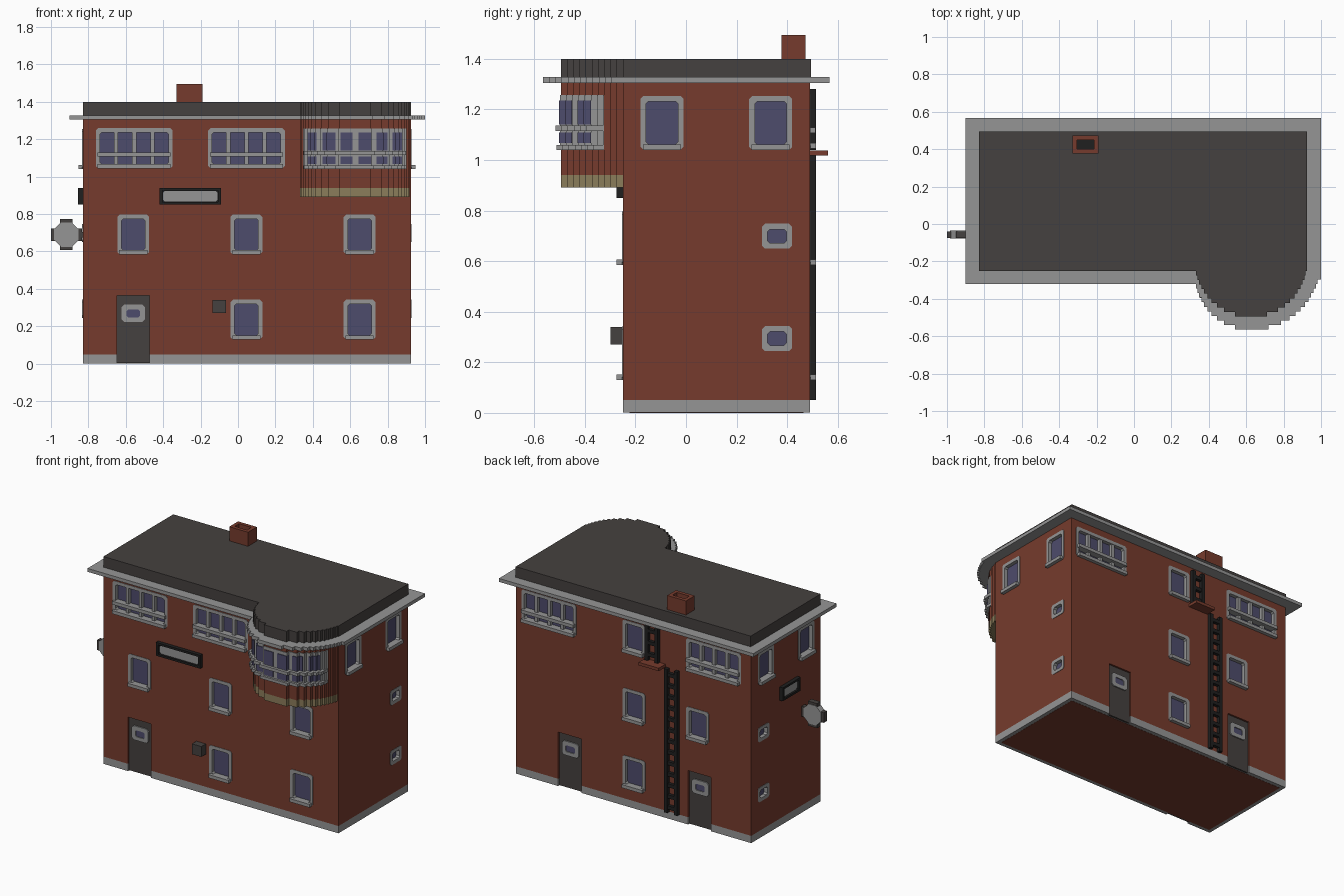
import bpy, bmesh, math
from mathutils import Vector

if "Cube" in bpy.data.objects:
    bpy.data.objects.remove(bpy.data.objects["Cube"], do_unlink=True)


def material(name, rgb):
    m = bpy.data.materials.new(name)
    m.use_nodes = True
    m.diffuse_color = (*rgb, 1)
    bsdf = m.node_tree.nodes["Principled BSDF"]
    bsdf.inputs["Base Color"].default_value = (*rgb, 1)
    bsdf.inputs["Roughness"].default_value = 0.9
    return m


BRICK = material("brick red", (0.180, 0.044, 0.026))
GREY = material("stone grey", (0.300, 0.300, 0.300))
DARK = material("charcoal", (0.060, 0.053, 0.050))
GLASS = material("glass blue", (0.076, 0.072, 0.150))
SAND = material("sand", (0.260, 0.205, 0.105))
BLACK = material("black iron", (0.014, 0.014, 0.014))

X0, X1, Y0, Y1 = -0.83, 0.925, -0.25, 0.49

# Maps (along wall, height, outward distance) to world space for each wall
WALL = {
    "front": lambda u, z, d: Vector((u, Y0 - d, z)),
    "back": lambda u, z, d: Vector((u, Y1 + d, z)),
    "left_side": lambda u, z, d: Vector((X1 + d, u, z)),
    "right_side": lambda u, z, d: Vector((X0 - d, u, z)),
}


def flat(x, y, z):
    return Vector((x, y, z))


def finish(name, mat, bm):
    bmesh.ops.recalc_face_normals(bm, faces=bm.faces)
    me = bpy.data.meshes.new(name)
    bm.to_mesh(me)
    bm.free()
    me.materials.append(mat)
    ob = bpy.data.objects.new(name, me)
    bpy.context.scene.collection.objects.link(ob)
    return ob


def add_prism(bm, pts, lo, hi, fn):
    a = [bm.verts.new(fn(*p, lo)) for p in pts]
    b = [bm.verts.new(fn(*p, hi)) for p in pts]
    bm.faces.new(a)
    bm.faces.new(b)
    for i in range(len(pts)):
        j = (i + 1) % len(pts)
        bm.faces.new((a[i], a[j], b[j], b[i]))


def prism(name, mat, pts, lo, hi, fn=flat):
    bm = bmesh.new()
    add_prism(bm, pts, lo, hi, fn)
    return finish(name, mat, bm)


def rect(u0, u1, z0, z1):
    return [(u0, z0), (u1, z0), (u1, z1), (u0, z1)]


def octagon(u0, u1, z0, z1, c):
    return [(u0 + c, z0), (u1 - c, z0), (u1, z0 + c), (u1, z1 - c),
            (u1 - c, z1), (u0 + c, z1), (u0, z1 - c), (u0, z0 + c)]


def ring(name, mat, outer, inner, lo, hi, fn):
    bm = bmesh.new()
    n = len(outer)
    loops = [[bm.verts.new(fn(*p, d)) for p in pts]
             for pts, d in ((outer, lo), (outer, hi), (inner, hi), (inner, lo))]
    for k in range(4):
        a, b = loops[k], loops[(k + 1) % 4]
        for i in range(n):
            j = (i + 1) % n
            bm.faces.new((a[i], a[j], b[j], b[i]))
    return finish(name, mat, bm)


cutter_bm = bmesh.new()


def window(side, u, z0, w, h, sill=True, panes=1):
    """Recessed glass in a chamfered frame; several panes add mullions and a rail."""
    fn, a, b, z1 = WALL[side], u - w / 2, u + w / 2, z0 + h
    e = 0.022
    add_prism(cutter_bm, rect(a + .014, b - .014, z0 + .014, z1 - .014), -0.03, 0.1, fn)
    ring(side + "_window_frame", GREY, octagon(a, b, z0, z1, .012),
         octagon(a + e, b - e, z0 + e, z1 - e, .01), -0.03, 0.003, fn)
    prism(side + "_window_glass", GLASS, rect(a + .01, b - .01, z0 + .01, z1 - .01), -0.04, -0.022, fn)
    if sill:
        prism(side + "_window_sill", GREY, rect(a + .01, b - .01, z0, z0 + .022), -0.01, 0.024, fn)
    if panes > 1:
        step = (w - e) / panes
        for i in range(1, panes):
            c = a + e / 2 + i * step
            prism(side + "_mullion", GREY, rect(c - .011, c + .011, z0 + .01, z1 - .01), -0.03, 0.0, fn)
        prism(side + "_window_rail", GREY, rect(a + .01, b - .01, z0 + .062, z0 + .084), -0.03, 0.022, fn)


def door(side, u):
    fn = WALL[side]
    add_prism(cutter_bm, rect(u - .086, u + .086, -0.1, .365), -0.025, 0.1, fn)
    prism(side + "_door", DARK, rect(u - .087, u + .087, .003, .366), -0.04, -0.012, fn)
    ring(side + "_door_window_frame", GREY, octagon(u - .062, u + .062, .222, .317, .014),
         octagon(u - .035, u + .035, .247, .29, .008), -0.03, -0.004, fn)
    prism(side + "_door_glass", GLASS, rect(u - .04, u + .04, .24, .295), -0.03, -0.010, fn)


def sign(side, u, w):
    fn, a, b = WALL[side], u - w / 2, u + w / 2
    ring(side + "_sign_frame", BLACK, rect(a, b, .85, .94), rect(a + .016, b - .016, .864, .926), -.01, .025, fn)
    prism(side + "_sign_back", BLACK, rect(a + .01, b - .01, .86, .93), -.01, .006, fn)
    prism(side + "_sign_panel", GREY, octagon(a + .02, b - .02, .866, .924, .01), 0, .014, fn)


# Windows, doors and signs
for x in (-.56, .045, .65):
    window("front", x, .585, .17, .212)
for x in (.045, .65):
    window("front", x, .13, .17, .212)
for x in (-.555, .045):
    window("front", x, 1.045, .41, .214, panes=4)
for x in (.68, -.55):
    window("back", x, 1.045, .41, .214, panes=4)
for x, z in ((.045, 1.045), (.045, .585), (-.43, .585), (.045, .13)):
    window("back", x, z, .17, .212)
for side in ("left_side", "right_side"):
    for y in (-.095, .335):
        window(side, y, 1.04, .17, .214)
    for z in (.245, .65):
        window(side, .36, z, .12, .098, sill=False)
door("front", -.56)
door("back", .525)
door("back", -.445)
sign("front", -.255, .33)
sign("right_side", .093, .19)
prism("post_box", DARK, rect(-.135, -.065, .27, .34), -.01, .048, WALL["front"])

# Walls and plinth, with the openings cut out
walls = prism("walls", BRICK, rect(X0, X1, Y0, Y1), .05, 1.31)
plinth = prism("plinth", GREY, rect(X0, X1, Y0, Y1), .001, .05)
cutter = finish("opening_cutter", BRICK, cutter_bm)
cutter.hide_render = True
for ob in (walls, plinth):
    mod = ob.modifiers.new("openings", "BOOLEAN")
    mod.operation, mod.solver, mod.object = "DIFFERENCE", "EXACT", cutter
    bpy.context.view_layer.objects.active = ob
    bpy.ops.object.modifier_apply(modifier=mod.name)
bpy.data.objects.remove(cutter, do_unlink=True)
prism("floor_underside", BRICK, rect(X0 + .026, X1 - .026, Y0 + .026, Y1 - .026), 0, .01)

# Stepped round bay on the front corner
CX, STEP, ROWS = .625, .0245, 10


def half_steps(r, cy, top, rows, sign_x):
    pts = []
    for i in range(rows):
        y = top - i * STEP
        hw = math.sqrt(r * r - (y - STEP / 2 - cy) ** 2)
        pts += [(CX + sign_x * hw, y), (CX + sign_x * hw, y - STEP)]
    return pts


left = half_steps(.30, -.195, Y0, ROWS, -1)
right = half_steps(.30, -.195, Y0, ROWS, 1)[::-1]
bay = [(left[0][0], Y0 + .01)] + left + right + [(right[-1][0], Y0 + .01)]
prism("bay_wall", BRICK, bay, .94, 1.31)
prism("bay_base", SAND, bay, .892, .94)


def bay_strip(name, mat, a, b, off, z0, z1):
    """Band that follows the steps of the bay between x = a and x = b."""
    rows = [(CX - left[2 * i][0] + off, left[2 * i + 1][1] - off) for i in range(ROWS)]
    xs = [CX + s * hw for hw, _ in rows for s in (-1, 1)]
    xs = sorted([a, b] + [x for x in xs if a < x < b])
    pts = [(a, Y0 + .02)]
    for p, q in zip(xs, xs[1:]):
        mid = abs((p + q) / 2 - CX)
        y = min((y for hw, y in rows if hw > mid), default=Y0)
        pts += [(p, y), (q, y)]
    prism(name, mat, pts + [(b, Y0 + .02)], z0, z1)


bay_strip("bay_window_frame", GREY, .35, .90, .004, 1.05, 1.258)
for a, b in ((.372, .42), (.452, .52), (.548, .613), (.645, .714), (.74, .80), (.826, .878)):
    bay_strip("bay_upper_glass", GLASS, a, b, .008, 1.14, 1.236)
    bay_strip("bay_lower_glass", GLASS, a, b, .008, 1.068, 1.108)
bay_strip("bay_rail", GREY, .35, .90, .022, 1.115, 1.136)
bay_strip("bay_sill", GREY, .35, .90, .018, 1.04, 1.06)

# Roof and projecting cornice
prism("roof", DARK, [(X0, Y1 + .005), (X0, Y0)] + left + right + [(X1, Y0), (X1, Y1 + .005)], 1.325, 1.40)
eave_left = half_steps(.30, -.265, -.32, ROWS, -1)
eave_right = half_steps(.375, -.19, -.32 + STEP, ROWS + 1, 1)[::-1]
prism("cornice", GREY, [(-.90, .567), (-.90, -.32)] + eave_left + eave_right
      + [(1.0, -.32 + STEP), (1.0, .567)], 1.305, 1.328)

# Chimney
ring("chimney", BRICK, rect(-.33, -.19, .378, .472), rect(-.306, -.214, .402, .448), 1.39, 1.495, flat)
prism("chimney_flue", BLACK, rect(-.31, -.21, .40, .45), 1.39, 1.45)


# Ladders and landing on the back wall
def ladder(u, z0, z1):
    fn = WALL["back"]
    for s in (-1, 1):
        prism("ladder_rail", BLACK, rect(u + s * .037 - .012, u + s * .037 + .012, z0, z1), -.005, .025, fn)
    n = round((z1 - z0) / .073)
    for i in range(n):
        z = z0 + (i + .5) * (z1 - z0) / n
        prism("ladder_rung", BLACK, rect(u - .03, u + .03, z - .012, z + .012), 0, .022, fn)


ladder(-.245, .05, 1.02)
ladder(-.10, 1.04, 1.28)
prism("ladder_landing", BRICK, rect(-.19, -.04, 1.018, 1.038), -.01, .072, WALL["back"])

# Round hanging emblem on the side wall
cx, cz, y = -.918, .69, -.057


def upright(x, z, d):
    return Vector((cx + x, y + d, cz + z))


prism("emblem_disc", GREY, octagon(-.066, .066, -.066, .066, .038), -.021, .021, upright)
for a in (.034, .083):
    b = .117 - a
    if a < b:
        prism("emblem_upright_tabs", DARK, rect(-a, a, -b, b), -.018, .018, upright)
    else:
        prism("emblem_side_tabs", DARK, rect(-a, a, -b, b), -.017, .017, upright)
prism("emblem_bracket", DARK, rect(.05, .10, -.015, .015), -.012, .012, upright)
